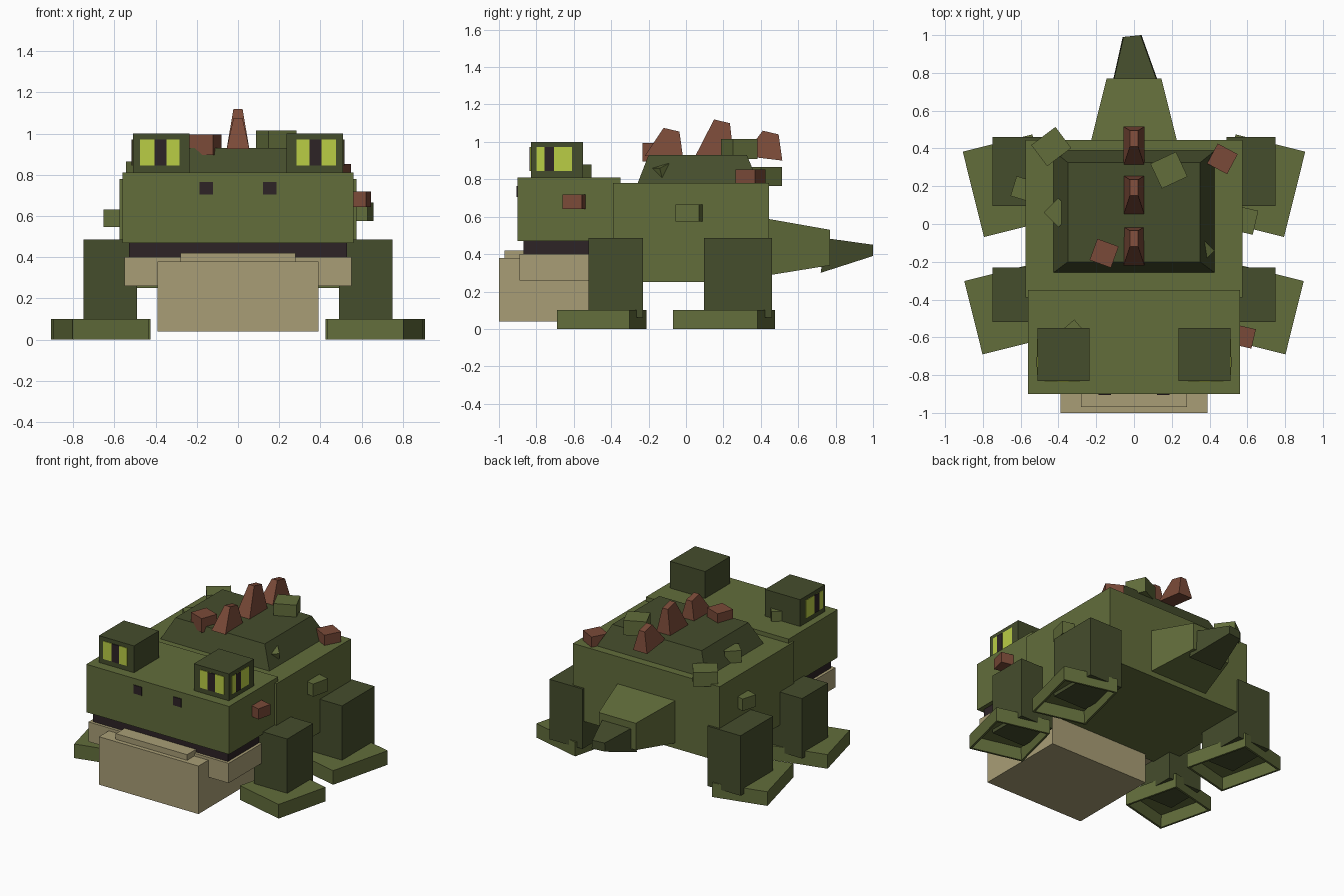
import bpy
import bmesh
from math import radians
from mathutils import Matrix, Vector

default = bpy.data.objects.get("Cube")
if default:
    bpy.data.objects.remove(default, do_unlink=True)


def material(name, hex_code):
    channels = [int(hex_code[i:i + 2], 16) / 255 for i in (0, 2, 4)]
    colour = [((c + 0.055) / 1.055) ** 2.4 for c in channels] + [1]
    mat = bpy.data.materials.new(name)
    mat.use_nodes = True
    mat.diffuse_color = colour
    mat.node_tree.nodes["Principled BSDF"].inputs["Base Color"].default_value = colour
    return mat


GREEN = material("moss green", "626D3B")
DARK = material("dark green", "454D2C")
BROWN = material("reddish brown", "7A4A38")
BEIGE = material("belly beige", "A99E76")
YELLOW = material("eye yellow", "BACD45")
BLACK = material("mouth black", "2D2326")


def finish(name, bm, mat):
    bmesh.ops.recalc_face_normals(bm, faces=bm.faces[:])
    mesh = bpy.data.meshes.new(name)
    bm.to_mesh(mesh)
    bm.free()
    mesh.materials.append(mat)
    obj = bpy.data.objects.new(name, mesh)
    bpy.context.collection.objects.link(obj)
    return obj


def loft(name, mat, start, end):
    """Solid between two four-cornered rings."""
    bm = bmesh.new()
    a = [bm.verts.new(p) for p in start]
    b = [bm.verts.new(p) for p in end]
    bm.faces.new(a)
    bm.faces.new(b)
    for i in range(4):
        j = (i + 1) % 4
        bm.faces.new((a[i], a[j], b[j], b[i]))
    return finish(name, bm, mat)


def box(name, mat, x, y, z):
    """Box from three (low, high) ranges."""
    ring = [(x[0], y[0]), (x[1], y[0]), (x[1], y[1]), (x[0], y[1])]
    return loft(name, mat, [(*p, z[0]) for p in ring], [(*p, z[1]) for p in ring])


def turned_box(name, mat, centre, size, turn=(0, 0, 0), hollow=False):
    """Rotated box, optionally recessed underneath."""
    bm = bmesh.new()
    bmesh.ops.create_cube(bm, size=1)
    bmesh.ops.scale(bm, vec=size, verts=bm.verts[:])
    if hollow:
        bm.normal_update()
        under = [f for f in bm.faces if f.normal.z < -0.9]
        bmesh.ops.inset_region(bm, faces=under, thickness=0.02)
        bmesh.ops.inset_region(bm, faces=under, thickness=0.01)
        for v in under[0].verts:
            v.co.z += size[2] * 0.85
    rot = Matrix.Identity(4)
    for angle, axis in zip(turn, "XYZ"):
        rot = Matrix.Rotation(radians(angle), 4, axis) @ rot
    bm.transform(Matrix.Translation(Vector(centre)) @ rot)
    return finish(name, bm, mat)


def span(side, low, high):
    return tuple(sorted((side * low, side * high)))


# Body, head and jaw
box("body", GREEN, (-0.575, 0.575), (-0.39, 0.445), (0.25, 0.78))
box("head", GREEN, (-0.56, 0.56), (-0.9, -0.35), (0.47, 0.81))
box("mouth_interior", BLACK, (-0.53, 0.53), (-0.87, -0.37), (0.38, 0.48))
box("lower_jaw", BEIGE, (-0.55, 0.55), (-0.89, -0.35), (0.26, 0.4))
box("chin", BEIGE, (-0.39, 0.39), (-1, -0.35), (0.04, 0.38))
box("lower_lip", BEIGE, (-0.28, 0.28), (-0.97, -0.8), (0.3, 0.42))

# Raised back
loft("back_hump", DARK,
     [(-0.43, -0.26, 0.775), (0.43, -0.26, 0.775), (0.43, 0.39, 0.775), (-0.43, 0.39, 0.775)],
     [(-0.35, -0.2, 0.93), (0.35, -0.2, 0.93), (0.35, 0.325, 0.93), (-0.35, 0.325, 0.93)])

# Tail
loft("tail_base", GREEN,
     [(-0.23, 0.43, 0.285), (0.23, 0.43, 0.285), (0.23, 0.43, 0.59), (-0.23, 0.43, 0.59)],
     [(-0.145, 0.77, 0.34), (0.145, 0.77, 0.34), (0.145, 0.77, 0.53), (-0.145, 0.77, 0.53)])
loft("tail_tip", DARK,
     [(-0.12, 0.72, 0.3), (0.14, 0.72, 0.3), (0.125, 0.75, 0.485), (-0.11, 0.75, 0.485)],
     [(-0.06, 0.99, 0.39), (0.04, 1, 0.39), (0.035, 1, 0.45), (-0.055, 0.99, 0.45)])

# Spikes along the spine, leaning back
for i, (y, rise, drop) in enumerate([(-0.22, 1.075, 0.91), (0.05, 1.12, 0.92), (0.31, 1.06, 0.9)]):
    loft(f"spine_spike_{i + 1}", BROWN,
         [(-0.055, y, 0.925), (0.055, y, 0.925), (0.055, y + 0.205, drop), (-0.055, y + 0.205, drop)],
         [(-0.022, y + 0.1, rise), (0.022, y + 0.1, rise),
          (0.022, y + 0.185, rise - 0.02), (-0.022, y + 0.185, rise - 0.02)])

# Mirrored parts
for side, label in ((1, "left"), (-1, "right")):
    # Legs and splayed feet
    for end, y, foot_y, length in (("front", (-0.52, -0.23), -0.45, 0.4),
                                   ("back", (0.095, 0.46), 0.203, 0.465)):
        box(f"{end}_{label}_leg", DARK, span(side, 0.49, 0.75), y, (0.06, 0.485))
        turned_box(f"{end}_{label}_foot", GREEN, (side * 0.666, foot_y, 0.05),
                   (0.38, length, 0.1), (0, 0, -14 * side), hollow=True)
    # Eyes with front and outer plates
    box(f"{label}_eye_block", DARK, span(side, 0.235, 0.51), (-0.83, -0.55), (0.8, 1))
    box(f"{label}_eye_front", YELLOW, span(side, 0.285, 0.475), (-0.834, -0.828), (0.845, 0.972))
    box(f"{label}_pupil_front", BLACK, span(side, 0.348, 0.405), (-0.837, -0.828), (0.845, 0.972))
    box(f"{label}_eye_side", YELLOW, span(side, 0.508, 0.513), (-0.8, -0.61), (0.845, 0.972))
    box(f"{label}_pupil_side", BLACK, span(side, 0.508, 0.516), (-0.757, -0.705), (0.845, 0.972))
    # Nostrils
    box(f"{label}_nostril", BLACK, span(side, 0.122, 0.187), (-0.905, -0.897), (0.705, 0.765))

# Brown warts
turned_box("back_wart", BROWN, (-0.158, -0.155, 0.945), (0.12, 0.12, 0.1), (0, 0, -20))
turned_box("rear_wart", BROWN, (0.468, 0.345, 0.815), (0.12, 0.12, 0.075), (0, 0, -28))
turned_box("cheek_wart", BROWN, (0.575, -0.595, 0.68), (0.12, 0.105, 0.075), (0, 0, -13))

# Green lumps
turned_box("hump_lump", GREEN, (0.185, 0.285, 0.962), (0.15, 0.145, 0.105), (0, 0, 25))
turned_box("rear_lump", GREEN, (-0.438, 0.41, 0.815), (0.16, 0.14, 0.1), (0, 0, 37))
turned_box("right_side_lump", GREEN, (-0.585, 0.185, 0.59), (0.11, 0.11, 0.085), (0, 0, -17))
turned_box("left_side_lump", GREEN, (0.585, 0.02, 0.62), (0.12, 0.13, 0.09), (0, 0, -13))
turned_box("right_hump_lump", GREEN, (-0.4, 0.06, 0.82), (0.11, 0.11, 0.09), (0, 0, 45))
turned_box("left_hump_lump", GREEN, (0.365, -0.13, 0.83), (0.07, 0.075, 0.09), (20, 0, 45))
turned_box("eye_lump", GREEN, (-0.32, -0.555, 0.845), (0.07, 0.07, 0.07), (0, 0, 40))
